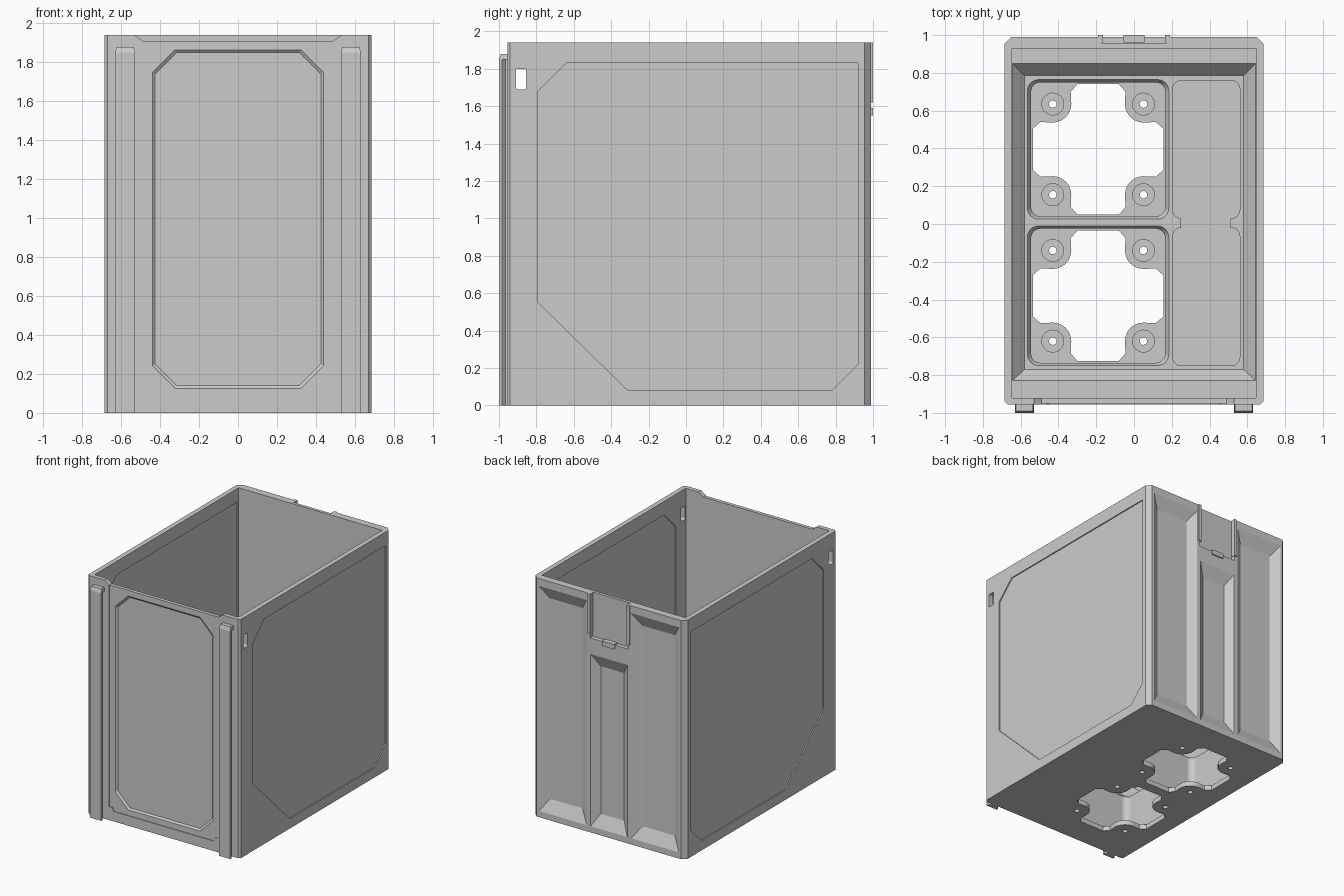
import bpy, bmesh, math

if "Cube" in bpy.data.objects:
    bpy.data.objects.remove(bpy.data.objects["Cube"])


def prism(name, pts, axis, a, b, pts2=None):
    """Solid between outline pts at a and outline pts2 (or pts) at b along an axis."""
    place = {'x': lambda p, h: (h, p[0], p[1]),
             'y': lambda p, h: (p[0], h, p[1]),
             'z': lambda p, h: (p[0], p[1], h)}[axis]
    bm = bmesh.new()
    lo = [bm.verts.new(place(p, a)) for p in pts]
    hi = [bm.verts.new(place(p, b)) for p in (pts2 or pts)]
    n = len(lo)
    bm.faces.new(lo)
    bm.faces.new(hi[::-1])
    for i in range(n):
        j = (i + 1) % n
        bm.faces.new((lo[i], hi[i], hi[j], lo[j]))
    bmesh.ops.recalc_face_normals(bm, faces=bm.faces)
    me = bpy.data.meshes.new(name)
    bm.to_mesh(me)
    bm.free()
    ob = bpy.data.objects.new(name, me)
    bpy.context.collection.objects.link(ob)
    return ob


def rect(x0, x1, y0, y1):
    return [(x0, y0), (x1, y0), (x1, y1), (x0, y1)]


def chamfered(x0, x1, y0, y1, c):
    return [(x0 + c, y0), (x1 - c, y0), (x1, y0 + c), (x1, y1 - c),
            (x1 - c, y1), (x0 + c, y1), (x0, y1 - c), (x0, y0 + c)]


def rounded(x0, x1, y0, y1, r, n=6):
    out = []
    for k, (cx, cy) in enumerate([(x1 - r, y1 - r), (x0 + r, y1 - r), (x0 + r, y0 + r), (x1 - r, y0 + r)]):
        for i in range(n + 1):
            t = math.pi / 2 * (k + i / n)
            out.append((cx + r * math.cos(t), cy + r * math.sin(t)))
    return out


def circle(cx, cy, r, n=24):
    return [(cx + r * math.cos(2 * math.pi * i / n), cy + r * math.sin(2 * math.pi * i / n)) for i in range(n)]


def cut(ob, *args):
    """Subtract a prism from ob."""
    c = prism("cutter", *args)
    c.hide_render = True
    m = ob.modifiers.new("cut", 'BOOLEAN')
    m.operation, m.solver, m.object = 'DIFFERENCE', 'EXACT', c
    dg = bpy.context.evaluated_depsgraph_get()
    me = bpy.data.meshes.new_from_object(ob.evaluated_get(dg))
    ob.modifiers.clear()
    ob.data = me
    bpy.data.objects.remove(c)


def flip(pts):
    return [(-x, y) for x, y in pts]


# Outer walls
outline = [(-.67, -.955), (.67, -.955), (.685, -.94), (.685, .955),
           (.65, .99), (-.65, .99), (-.685, .955), (-.685, -.94)]
walls = prism("container_walls", outline, 'z', 0, 1.94)
cut(walls, rect(-.645, .645, -.92, .93), 'z', -.1, 2.1)

# Side panels recessed on both faces, and the small side slots
panel = [(-.79, .55), (-.79, 1.68), (-.64, 1.83), (.92, 1.83), (.92, .22), (.78, .08), (-.31, .08)]
for s in (-1, 1):
    cut(walls, panel, 'x', s * .676, s * .75)
    cut(walls, panel, 'x', s * .60, s * .652)
    cut(walls, rounded(-.91, -.855, 1.69, 1.80, .01, 3), 'x', s * .6, s * .75)

# Front wall: lowered top, sliding recess and bevelled inner panel
cut(walls, [(-.49, 1.91), (.49, 1.91), (.61, 2.0), (-.61, 2.0)], 'y', -1.1, -.9)
cut(walls, [(-.45, .08), (.45, .08), (.46, .11), (.49, .11), (.49, 2), (-.49, 2), (-.49, .11), (-.46, .11)],
    'y', -1.1, -.949)
cut(walls, chamfered(-.425, .425, .14, 1.85, .11), 'y', -.937, -.95,
    chamfered(-.44, .44, .125, 1.865, .115))

# Back wall: three tapered pockets and a latch recess at the top
for x0, x1, top, dx in ((-.63, -.2, 1.88, .07), (-.165, .165, 1.45, .06), (.2, .63, 1.88, .07)):
    d, k = .046, 1.1
    ox, oz = dx * .1, .01
    cut(walls, rect(x0 + dx, x1 - dx, .15, top - .1), 'y', .99 - d, .99 + d * .1,
        rect(x0 - ox, x1 + ox, .05 - oz, top + oz))
cut(walls, rect(-.17, .17, 1.58, 2.1), 'y', .955, 1.1)

# Latch guides and tab
for s in (-1, 1):
    prism("latch_guide", rect(*sorted((s * .165, s * .19)), 1.62, 1.94), 'y', .96, 1.0)
prism("latch_tab", rect(-.055, .055, 1.55, 1.59), 'y', .96, 1.0)

# Thick floor with a funnel
CELL_TOP, LEDGE, BASE = .40, .47, .04
floor = prism("floor_block", rect(-.66, .66, -.93, .935), 'z', 0, LEDGE)
cut(floor, rect(-.58, .58, -.77, .785), 'z', CELL_TOP, LEDGE + .001, rect(-.645, .645, -.83, .85))

# Square cells with cross-shaped openings and four screw holes each
quarter = [(.345, -.11), (.345, .11), (.305, .145)]
quarter += [(.24 + .098 * math.cos(t), .24 + .098 * math.sin(t))
            for t in [math.radians(270 - 15 * i) for i in range(7)]]
quarter += [(.145, .305)]
cross = []
for k in range(4):
    c, s = round(math.cos(k * math.pi / 2)), round(math.sin(k * math.pi / 2))
    cross += [(c * x - s * y, s * x + c * y) for x, y in quarter]
for cy in (.395, -.38):
    cx = -.19
    cut(floor, rounded(cx - .355, cx + .355, cy - .355, cy + .355, .05), 'z', BASE, CELL_TOP - .02)
    cut(floor, rounded(cx - .355, cx + .355, cy - .355, cy + .355, .05), 'z', CELL_TOP - .03, CELL_TOP + .001,
        rounded(cx - .375, cx + .375, cy - .37, cy + .37, .06))
    cut(floor, [(cx + x, cy + y) for x, y in cross], 'z', -.1, .1)
    for sx in (-1, 1):
        for sy in (-1, 1):
            hx, hy = cx + sx * .24, cy + sy * .24
            cut(floor, circle(hx, hy, .058), 'z', BASE - .015, .1)
            cut(floor, circle(hx, hy, .02, 16), 'z', -.1, .1)

# Long side cell, pinched in the middle
cut(floor, rounded(.205, .56, .03, .76, .045), 'z', BASE, CELL_TOP + .1)
cut(floor, rounded(.205, .56, -.75, -.02, .045), 'z', BASE, CELL_TOP + .1)
cut(floor, [(.25, -.06), (.51, -.06), (.51, .07), (.25, .07)], 'z', BASE, CELL_TOP + .1)

# Dovetail rails on the front
rail = [(.55, -.95), (.55, -.965), (.53, -.985), (.53, -1.0), (.63, -1.0), (.63, -.985), (.61, -.965), (.61, -.95)]
for pts in (rail, flip(rail)):
    prism("front_rail", pts, 'z', 0, 1.85)
for s in (-1, 1):
    cap = rect(*sorted((s * .535, s * .625)), -.99, -.95)
    base = rect(*sorted((s * .53, s * .63)), -1.0, -.95)
    prism("rail_cap", base, 'z', 1.85, 1.88, cap)
